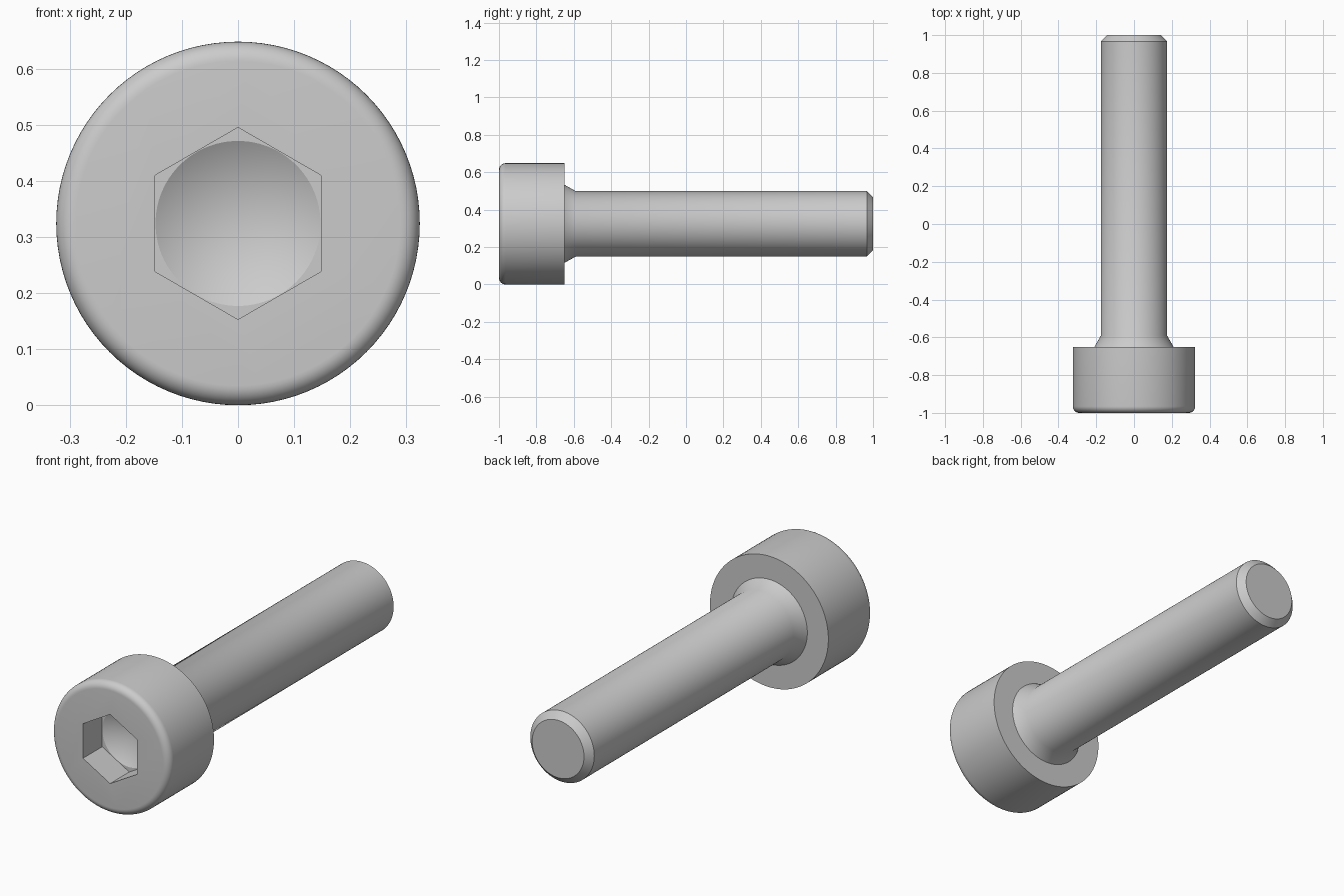
import bpy, bmesh
from math import sin, cos, pi, radians

if "Cube" in bpy.data.objects:
    bpy.data.objects.remove(bpy.data.objects["Cube"])

HEAD_R, SHAFT_R, ROUND = 0.324, 0.175, 0.035
SOCKET_R, SOCKET_END = 0.171, -0.85


def revolve(name, profile, sides):
    """Turn (radius, y) points around the screw axis; radius 0 makes a pole."""
    bm = bmesh.new()
    rings = []
    for r, y in profile:
        if r == 0:
            rings.append([bm.verts.new((0, y, HEAD_R))] * sides)
        else:
            rings.append([bm.verts.new((r * sin(2 * pi * i / sides), y,
                                        HEAD_R + r * cos(2 * pi * i / sides)))
                          for i in range(sides)])
    for a, b in zip(rings, rings[1:]):
        for i in range(sides):
            j = (i + 1) % sides
            bm.faces.new(dict.fromkeys((a[i], a[j], b[j], b[i])))
    # flat end caps
    for ring in (rings[0], rings[-1]):
        if ring[0] is not ring[1]:
            bm.faces.new(ring)
    bmesh.ops.recalc_face_normals(bm, faces=bm.faces)
    mesh = bpy.data.meshes.new(name)
    bm.to_mesh(mesh)
    bm.free()
    ob = bpy.data.objects.new(name, mesh)
    bpy.context.collection.objects.link(ob)
    return ob


# Head with rounded front rim, tapered neck, shaft and chamfered tip
rim = [(HEAD_R - ROUND + ROUND * sin(a), -1 + ROUND - ROUND * cos(a))
       for a in (pi / 2 * k / 8 for k in range(9))]
screw = revolve("socket_head_screw", rim + [
    (HEAD_R, -0.65), (0.209, -0.65), (SHAFT_R, -0.59),
    (SHAFT_R, 0.967), (0.142, 1.0)], 96)

# Hexagonal socket with a drilled conical bottom
hex_cutter = revolve("hex_cutter", [(SOCKET_R, -1.1), (SOCKET_R, SOCKET_END)], 6)
drill_cutter = revolve("drill_cutter", [
    (0.147, -0.95), (0.147, SOCKET_END), (0, SOCKET_END + 0.087)], 96)

bpy.context.view_layer.objects.active = screw
screw.select_set(True)
for cutter in (hex_cutter, drill_cutter):
    cutter.hide_render = True
    mod = screw.modifiers.new("socket", 'BOOLEAN')
    mod.operation = 'DIFFERENCE'
    mod.solver = 'EXACT'
    mod.object = cutter
    bpy.ops.object.modifier_apply(modifier=mod.name)
    bpy.data.objects.remove(cutter)

bpy.ops.object.shade_smooth_by_angle(angle=radians(30))
